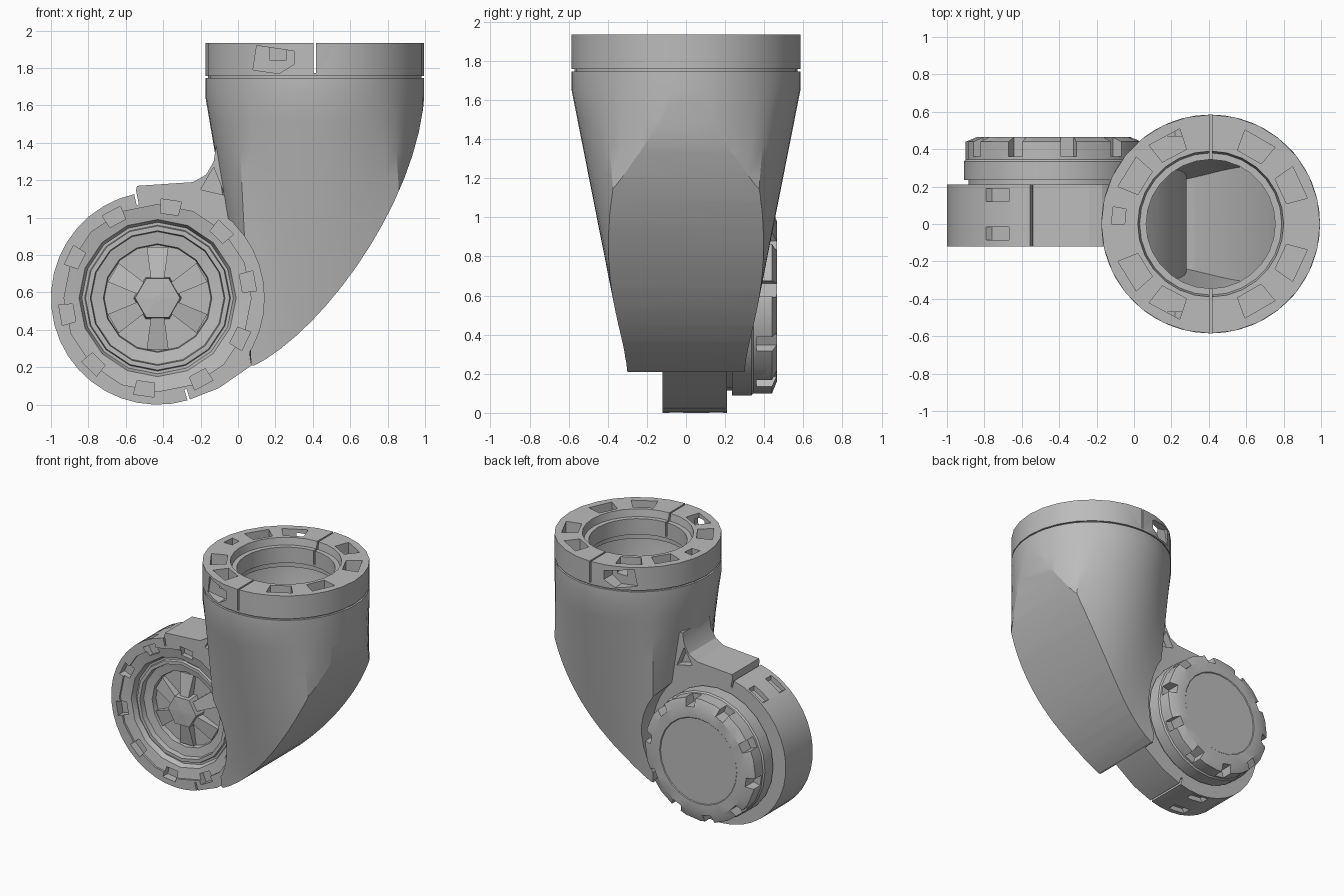
import bpy, bmesh
from math import sin, cos, radians, tau
from mathutils import Vector
from mathutils.geometry import interpolate_bezier

if "Cube" in bpy.data.objects:
    bpy.data.objects.remove(bpy.data.objects["Cube"], do_unlink=True)

grey = bpy.data.materials.new("plain_grey")
grey.use_nodes = True
grey.diffuse_color = (0.5, 0.5, 0.5, 1)
grey.node_tree.nodes["Principled BSDF"].inputs["Base Color"].default_value = (0.5, 0.5, 0.5, 1)

HUB = (-0.43, 0.57)    # hub axis, in x and z
HUB_R = 0.57
CUP = (0.41, 0.0)      # socket axis, in x and y
CUP_R = 0.585


def place(axis, u, v, w):
    return (u, v, w) if axis == "z" else (u, w, v)


def skin(name, rings, closed=False):
    """Bridge rings of points; cap the ends unless the rings form a loop."""
    bm = bmesh.new()
    vs = [[bm.verts.new(p) for p in ring] for ring in rings]
    n = len(vs[0])
    pairs = list(zip(vs, vs[1:])) + ([(vs[-1], vs[0])] if closed else [])
    for a, b in pairs:
        for i in range(n):
            j = (i + 1) % n
            bm.faces.new((a[i], a[j], b[j], b[i]))
    if not closed:
        bm.faces.new(vs[0])
        bm.faces.new(vs[-1])
    bmesh.ops.recalc_face_normals(bm, faces=bm.faces)
    me = bpy.data.meshes.new(name)
    bm.to_mesh(me)
    bm.free()
    me.materials.append(grey)
    ob = bpy.data.objects.new(name, me)
    bpy.context.collection.objects.link(ob)
    return ob


def prism(name, pts, axis, lo, hi):
    return skin(name, [[place(axis, u, v, w) for u, v in pts] for w in (lo, hi)])


def lathe(name, profile, centre, axis, n=32, closed=False):
    rings = [[place(axis, centre[0] + r * cos(tau * i / n), centre[1] + r * sin(tau * i / n), h)
              for i in range(n)] for r, h in profile]
    return skin(name, rings, closed)


def polar(centre, r, deg):
    return (centre[0] + r * cos(radians(deg)), centre[1] + r * sin(radians(deg)))


def sector(name, centre, axis, r0, r1, deg, half, lo, hi):
    """Block filling a short piece of a ring."""
    pts = [polar(centre, r0, deg - half), polar(centre, r1, deg - half),
           polar(centre, r1, deg + half), polar(centre, r0, deg + half)]
    return prism(name, pts, axis, lo, hi)


def combine(ob, other, op="DIFFERENCE"):
    mod = ob.modifiers.new("cut", "BOOLEAN")
    mod.operation, mod.solver, mod.object = op, "EXACT", other
    bpy.context.view_layer.objects.active = ob
    bpy.ops.object.modifier_apply(modifier=mod.name)
    bpy.data.objects.remove(other, do_unlink=True)


def tapered_body(name, inset, top, underside):
    """Loft from a boxy toe to a round mouth, trimmed by a curved underside."""
    n, steps, rings = 48, 10, []
    for k in range(steps + 2):
        t = min(k / steps, 1)
        z = top if k > steps else 0.21 + 1.44 * t
        ring = []
        for i in range(n):
            c, s = cos(tau * i / n), sin(tau * i / n)
            m = max(abs(c), abs(s))
            toe = Vector((0.5 + (0.43 - inset) * c / m, (0.3 - inset) * s / m, z))
            mouth = Vector((CUP[0] + (CUP_R - inset) * c, (CUP_R - inset) * s, z))
            ring.append(toe.lerp(mouth, t))
        rings.append(ring)
    body = skin(name, rings)
    curve = interpolate_bezier(*[Vector((u, v, 0)) for u, v in underside], 16)
    x0, z0 = underside[0]
    side = [(-0.4, 1.9), (-0.4, z0 - 0.05), *[(p.x, p.y) for p in curve], (underside[3][0], 1.9)]
    combine(body, prism("side_cutter", side, "y", -0.8, 0.8), "INTERSECT")
    return body


# Socket body with round clearance for the hub
cup = tapered_body("socket_body", 0, 1.747, [(0.07, 0.2), (0.45, 0.38), (0.98, 1.1), (1.0, 1.7)])
combine(cup, lathe("hub_clearance", [(HUB_R, -0.9), (HUB_R, 0.9)], HUB, "y", 40))

# Hollow inside, leaving a wall around the hub
hollow = tapered_body("hollow", 0.1, 1.8, [(0.28, 0.48), (0.5, 0.6), (0.87, 1.1), (0.89, 1.75)])
combine(hollow, lathe("hub_wall", [(0.71, -0.9), (0.71, 0.9)], HUB, "y", 40))
combine(cup, hollow)

# Neck and collar
neck = lathe("collar_neck", [(0.57, 1.72), (0.57, 1.77), (0.36, 1.77), (0.36, 1.72)],
             CUP, "z", 32, True)
collar = lathe("collar", [(CUP_R, 1.758), (CUP_R, 1.935), (0.39, 1.935), (0.38, 1.88),
                          (0.345, 1.88), (0.345, 1.758)], CUP, "z", 28, True)
for deg in (25, 60, 118, 148):
    for sign in (1, -1):
        combine(collar, sector("pocket", CUP, "z", 0.42, 0.535, sign * deg, 10, 1.84, 2))
combine(collar, sector("small_pocket", CUP, "z", 0.46, 0.53, 175, 5, 1.87, 2))
x = CUP[0]
combine(collar, prism("split", [(x - .006, -.7), (x + .006, -.7), (x + .006, .7), (x - .006, .7)],
                      "z", 1.772, 2))

# Screw recesses in the collar wall
for lo, hi in ((-0.7, -0.47), (0.47, 0.7)):
    recess = [(0.08, 1.79), (0.22, 1.77), (0.3, 1.82), (0.3, 1.89), (0.1, 1.92)]
    combine(collar, prism("recess", recess, "y", lo, hi))

# Hub body with its arm, one outline
outline = [polar(HUB, HUB_R, 102 + 185 * i / 20) for i in range(21)]
outline += [(-0.1, 0.09), (0.08, 0.215), (0.19, 0.45), (0.1, 0.9), (-0.08, 1.38), (-0.118, 1.38),
            (-0.13, 1.3), (-0.17, 1.23), (-0.24, 1.19), (-0.54, 1.17)]
hub = prism("hub_arm", outline, "y", -0.12, 0.21)

# Stepped dish in the hub face
dish = [(0.5, -0.3), (0.5, -0.105), (0.42, -0.09), (0.405, -0.05), (0.39, -0.05), (0.385, -0.07),
        (0.36, -0.07), (0.355, -0.03), (0.29, -0.02), (0.285, 0.02)]
combine(hub, lathe("dish", dish, HUB, "y", 16))
for i in range(10):
    combine(hub, sector("notch", HUB, "y", 0.455, 0.53, 10 + 36 * i, 6, -0.2, -0.06))

# Clamp splits and screw recesses in the rim
for deg in (102, -73):
    combine(hub, sector("clamp_split", HUB, "y", 0.51, 0.7, deg, 0.7, -0.3, 0.4))
for deg in (122, -95):
    for y in (-0.05, 0.155):
        pts = [polar(HUB, 0.535, deg - 6), polar(HUB, 0.62, deg - 9),
               polar(HUB, 0.62, deg + 9), polar(HUB, 0.535, deg + 6)]
        combine(hub, prism("screw_recess", pts, "y", y - 0.035, y + 0.035))

# Triangular recesses on the arm
for lo, hi in ((-0.2, -0.06), (0.15, 0.3)):
    combine(hub, prism("arm_recess", [(-0.2, 1.15), (-0.07, 1.12), (-0.13, 1.27)], "y", lo, hi))

# Hexagonal axle cap and fins in the dish
lathe("axle_cap", [(0.13, 0.04), (0.12, -0.07), (0.02, -0.075)], HUB, "y", 6)
for i in range(6):
    a = 30 + 60 * i
    foot = [polar(HUB, 0.1, a - 20), polar(HUB, 0.28, a - 12), polar(HUB, 0.28, a + 12),
            polar(HUB, 0.1, a + 20)]
    skin("axle_fin", [[(u, 0.04, v) for u, v in foot],
                      [(u, y, v) for (u, v), y in zip(foot, (-0.045, -0.01, -0.01, -0.045))]])

# Rear wheel with notched rim
wheel = lathe("rear_wheel", [(0.455, 0.2), (0.455, 0.235), (0.48, 0.235), (0.48, 0.335),
                             (0.47, 0.345), (0.47, 0.44), (0.41, 0.465), (0.33, 0.465),
                             (0.325, 0.46)], HUB, "y", 24)
for i in range(10):
    combine(wheel, sector("rim_notch", HUB, "y", 0.41, 0.6, 8 + 36 * i, 5, 0.36, 0.6))

# Smooth the round walls, keep the edges
bpy.ops.object.select_all(action="DESELECT")
for ob in [cup, neck, collar, hub, wheel]:
    ob.select_set(True)
bpy.context.view_layer.objects.active = cup
bpy.ops.object.shade_smooth_by_angle(angle=radians(25))
